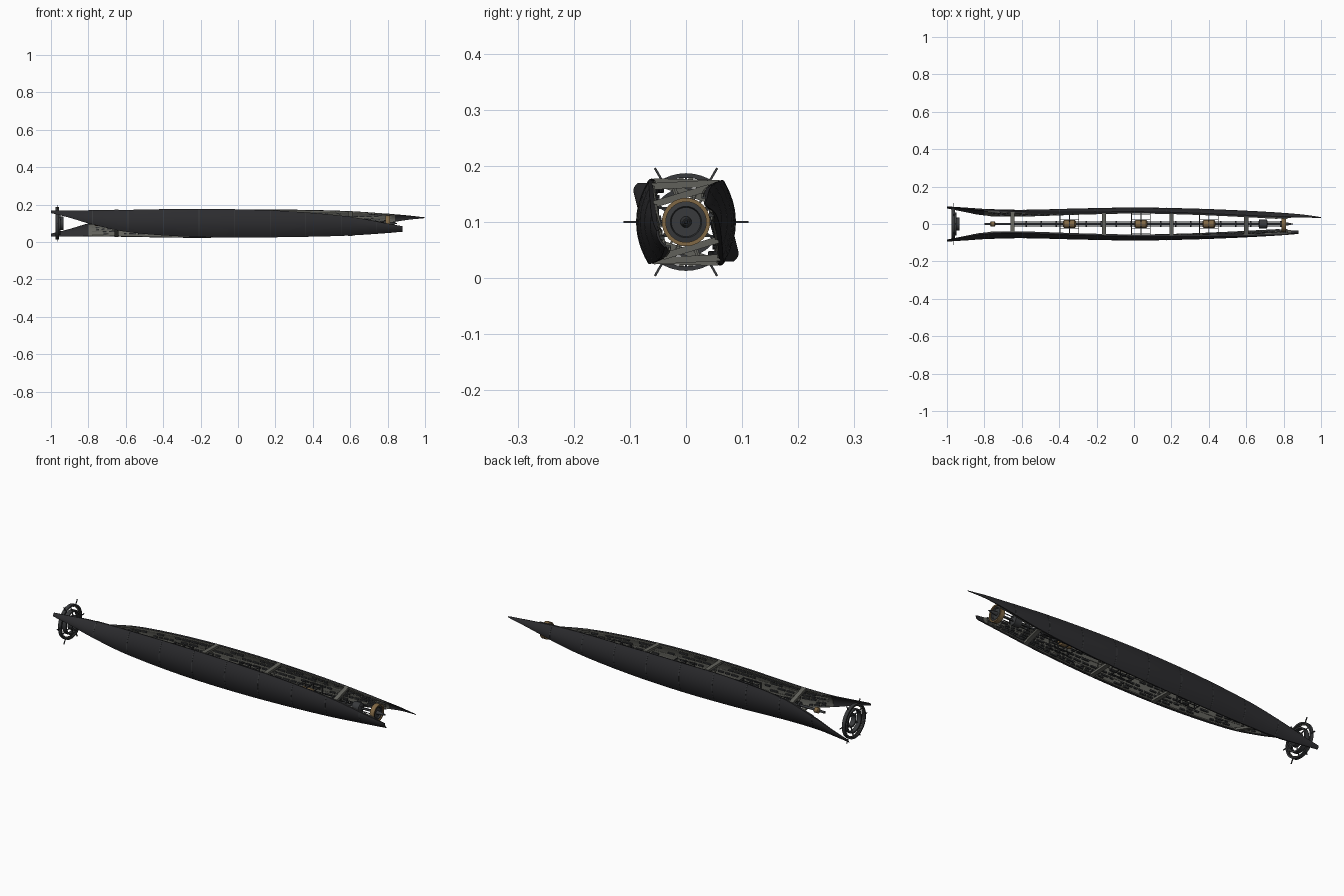
import bpy, bmesh, math, random
from mathutils import Vector, Matrix

if "Cube" in bpy.data.objects:
    bpy.data.objects.remove(bpy.data.objects["Cube"])

random.seed(4)
CZ = 0.1  # height of the long axis

def material(name, c):
    m = bpy.data.materials.new(name)
    m.diffuse_color = (*c, 1)
    m.use_nodes = True
    m.node_tree.nodes["Principled BSDF"].inputs["Base Color"].default_value = m.diffuse_color
    return m

HULL = material("hull_dark", (0.025, 0.025, 0.028))
LINING = material("lining_grey", (0.12, 0.12, 0.105))
METAL = material("metal_dark", (0.04, 0.042, 0.045))
BRONZE = material("bronze", (0.22, 0.14, 0.06))

def finish(name, bm, mat, smooth=False):
    bmesh.ops.recalc_face_normals(bm, faces=bm.faces)
    me = bpy.data.meshes.new(name)
    bm.to_mesh(me)
    bm.free()
    me.materials.append(mat)
    ob = bpy.data.objects.new(name, me)
    bpy.context.collection.objects.link(ob)
    if smooth:
        bpy.ops.object.select_all(action='DESELECT')
        ob.select_set(True)
        bpy.context.view_layer.objects.active = ob
        bpy.ops.object.shade_smooth_by_angle(angle=math.radians(35))
    return ob

def beam(bm, a, b, w, h):
    """Box running from a to b."""
    a, b = Vector(a), Vector(b)
    d = b - a
    m = Matrix.Translation((a + b) / 2) @ d.to_track_quat('Z', 'Y').to_matrix().to_4x4()
    bmesh.ops.create_cube(bm, size=1, matrix=m @ Matrix.Diagonal((w, h, d.length, 1)))

def lathe(name, prof, mat, closed=False, n=40):
    """Revolve (x, radius) points around the long axis."""
    bm = bmesh.new()
    rings = [[bm.verts.new((x, r * math.cos(t * math.tau / n), CZ + r * math.sin(t * math.tau / n)))
              for t in range(n)] for x, r in prof]
    pairs = list(zip(rings, rings[1:])) + ([(rings[-1], rings[0])] if closed else [])
    for p, q in pairs:
        for i in range(n):
            bm.faces.new((p[i], p[i - 1], q[i - 1], q[i]))
    if not closed:
        bm.faces.new(rings[0])
        bm.faces.new(rings[-1])
    return finish(name, bm, mat, True)

def hoop(name, x, r0, r1, w, mat):
    return lathe(name, [(x - w/2, r0), (x - w/2, r1), (x + w/2, r1), (x + w/2, r0)], mat, True)

# Shell stations: x, outer y, top edge z, bottom edge z (relative to the axis)
ST = [(-1, -.092, .070, .055), (-.9, -.084, .070, .03), (-.8, -.077, .07, 0),
      (-.6, -.075, .072, -.045), (-.3, -.083, .077, -.07), (0, -.088, .075, -.075),
      (.3, -.083, .063, -.073), (.6, -.07, .035, -.065), (.88, -.05, -.015, -.045),
      (1, -.036, -.028, -.032)]

def station(x):
    i = max(k for k in range(len(ST) - 1) if ST[k][0] <= x or k == 0)
    a, b = ST[i], ST[i + 1]
    p, q = ST[max(i - 1, 0)], ST[min(i + 2, len(ST) - 1)]
    h = b[0] - a[0]
    t = (x - a[0]) / h
    out = []
    for k in (1, 2, 3):
        m0 = (b[k] - p[k]) / (b[0] - p[0]) * h
        m1 = (q[k] - a[k]) / (q[0] - a[0]) * h
        out.append((2*t**3 - 3*t*t + 1) * a[k] + (t**3 - 2*t*t + t) * m0
                   + (3*t*t - 2*t**3) * b[k] + (t**3 - t*t) * m1)
    return out

def skin(s, x, v, off=0.0):
    """Point on a shell; s=1 front, s=-1 the half-turned back shell."""
    y, top, bot = station(x)
    zc, half = (top + bot) / 2, (top - bot) / 2
    py = y + .022 * half / .075 * v * v - zc / y * half * v * .8 + off
    return Vector((x, s * py, CZ + s * (zc + half * v)))

def loft(name, s, x0, x1, o0, o1, vmax, mat, nx):
    bm = bmesh.new()
    vs = [-vmax + 2 * vmax * i / 12 for i in range(13)]
    rings = []
    for i in range(nx + 1):
        x = x0 + (x1 - x0) * i / nx
        k = min(1, max(.3, (station(x)[1] - station(x)[2]) / .06))
        rings.append([bm.verts.new(skin(s, x, v, o0 * k)) for v in vs]
                     + [bm.verts.new(skin(s, x, v * .97, o1 * k)) for v in reversed(vs)])
    for p, q in zip(rings, rings[1:]):
        for i in range(len(p)):
            bm.faces.new((p[i - 1], p[i], q[i], q[i - 1]))
    bm.faces.new(rings[0])
    bm.faces.new(rings[-1])
    return finish(name, bm, mat, True)

for s, side, end in ((1, "front", .88), (-1, "back", 1.0)):
    # Outer shell, inner lining and raised seam bands
    loft(side + "_shell", s, -1, end, 0, .009, 1, HULL, 64)
    loft(side + "_lining", s, -.8, .84, .0085, .012, .93, LINING, 48)
    for i in range(9):
        x = -.78 + i * .19
        loft(f"{side}_seam_{i}", s, x, x + .004, -.001, .002, .99, METAL, 1)
    # Equipment blocks and long rails on the inner wall
    bm = bmesh.new()
    for v in (-.72, -.45, -.15, .15, .45, .72):
        x = -.76
        while x < .76:
            l = random.uniform(.015, .045)
            if random.random() < .8:
                beam(bm, skin(s, x, v, .014), skin(s, x + l, v, .014), .012, .007)
            x += l + .012
    finish(side + "_wall_blocks", bm, METAL)
    bm = bmesh.new()
    for v in (-.9, -.3, .3, .9):
        for i in range(32):
            x = -.78 + i * .05
            beam(bm, skin(s, x, v, .012), skin(s, x + .05, v, .012), .004, .006)
    finish(side + "_wall_rails", bm, LINING)

# Cross frames tying the two shells together
bm = bmesh.new()
for x in (-.65, -.16, .2, .6):
    for s in (1, -1):
        a, b = skin(s, x, .93, .008), skin(-s, x, -.93, .008)
        beam(bm, a, b, .022, .012)
        for t in (.3, .7):
            beam(bm, a.lerp(b, t), (x, 0, CZ), .006, .004)
finish("cross_frames", bm, LINING)

# Central spine: core tube, four truss rods and collars
lathe("spine_tube", [(-.8, .006), (.84, .006)], METAL, n=16)
bm = bmesh.new()
for k in range(4):
    a = math.tau * (k + .5) / 4
    y, z = .015 * math.cos(a), CZ + .015 * math.sin(a)
    beam(bm, (-.66, y, z), (.8, y, z), .003, .003)
finish("spine_rods", bm, METAL)
for i in range(19):
    lathe(f"spine_collar_{i}", [(-.66 + i * .08, .017), (-.652 + i * .08, .017)], METAL, n=16)
lathe("tail_knob", [(-.77, .006), (-.765, .014), (-.745, .014), (-.74, .006)], BRONZE, n=20)
lathe("fore_drum", [(.665, .012), (.67, .024), (.71, .024), (.715, .012)], METAL, n=24)

# Three machinery cages around bronze cores
for i, c in enumerate((-.345, .037, .4)):
    lathe(f"core_{i}", [(c - .035, .014), (c - .028, .022), (c + .028, .022), (c + .035, .014)], BRONZE, n=20)
    bm = bmesh.new()
    x0, x1 = c - .05, c + .05
    for y in (-.05, -.025, .025, .05):
        for z in (-.025, .025):
            beam(bm, (x0, y, CZ + z), (x1, y, CZ + z), .003, .003)
    for x in (x0, c, x1):
        for z in (-.025, .025):
            beam(bm, (x, -.055, CZ + z), (x, .055, CZ + z), .004, .004)
        for y in (-.05, .05):
            beam(bm, (x, y, CZ - .025), (x, y, CZ + .025), .004, .004)
    finish(f"cage_{i}", bm, METAL)

# Nose dish with bronze rim
hoop("nose_rim", .8, .036, .043, .024, BRONZE)
lathe("nose_disc", [(.79, .037), (.806, .037), (.808, .028), (.802, .026), (.802, .01), (.83, .006), (.85, .002)], METAL)

# Tail ring assembly: concentric hoops, spokes and six spikes
hoop("tail_ring_outer", -.967, .079, .087, .018, METAL)
hoop("tail_ring_middle", -.96, .053, .061, .022, METAL)
hoop("tail_ring_inner", -.945, .028, .036, .026, METAL)
bm = bmesh.new()
for k in range(6):
    a = math.tau * k / 6
    d = Vector((0, math.cos(a), math.sin(a)))
    o = Vector((-.964, 0, CZ))
    beam(bm, o + d * .083, o + d * .111, .004, .004)
    a += math.tau / 12
    d = Vector((0, math.cos(a), math.sin(a)))
    beam(bm, o + d * .033 + Vector((.015, 0, 0)), o + d * .081, .004, .004)
finish("tail_spikes_and_spokes", bm, METAL)
bm = bmesh.new()
for k in range(30):
    a = math.tau * k / 30
    d = Vector((0, math.cos(a), math.sin(a)))
    o = Vector((-.967, 0, CZ))
    beam(bm, o + d * .073, o + d * .081, .006, .008)
finish("tail_ring_teeth", bm, LINING)
